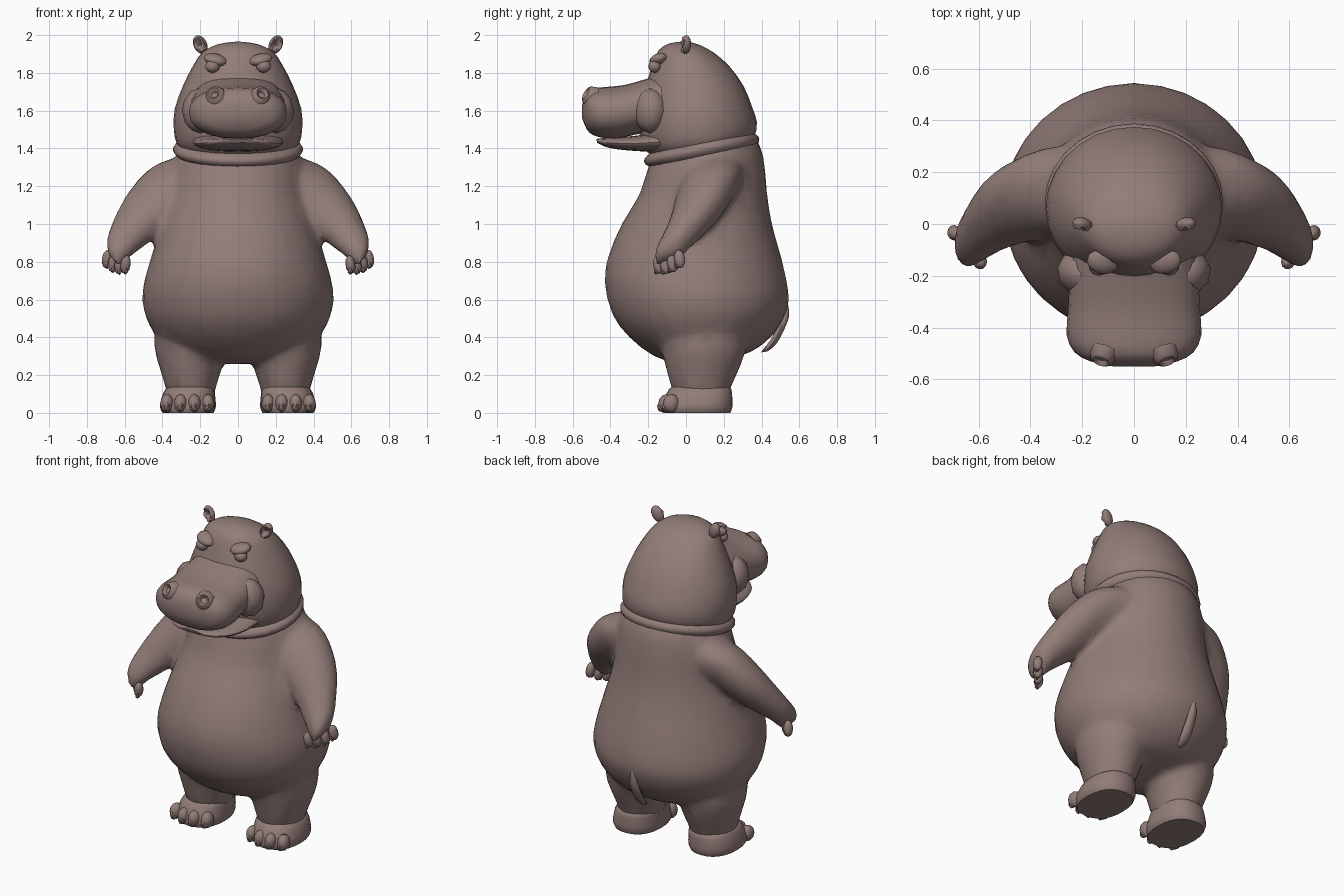
import bpy, bmesh, math
from mathutils import Vector

if "Cube" in bpy.data.objects:
    bpy.data.objects.remove(bpy.data.objects["Cube"], do_unlink=True)

skin = bpy.data.materials.new("grey_brown_skin")
skin.use_nodes = True
SKIN = (0.29, 0.205, 0.19, 1)
skin.diffuse_color = SKIN
skin.node_tree.nodes["Principled BSDF"].inputs["Base Color"].default_value = SKIN


def finish(name, bm, angle=40):
    bmesh.ops.recalc_face_normals(bm, faces=bm.faces)
    me = bpy.data.meshes.new(name)
    bm.to_mesh(me)
    bm.free()
    me.materials.append(skin)
    ob = bpy.data.objects.new(name, me)
    bpy.context.collection.objects.link(ob)
    smooth(ob, angle)
    return ob


def smooth(ob, angle):
    bpy.ops.object.select_all(action='DESELECT')
    ob.select_set(True)
    bpy.context.view_layer.objects.active = ob
    bpy.ops.object.shade_smooth_by_angle(angle=math.radians(angle))


def spline(a, b, c, d, t):
    return [0.5 * (2*q + (r-p)*t + (2*p - 5*q + 4*r - s)*t*t + (3*q - p - 3*r + s)*t**3)
            for p, q, r, s in zip(a, b, c, d)]


def loft(name, rows, u=(1, 0, 0), side=1, seg=24, steps=2, power=1.0, angle=40):
    """Skin over rings; row = centre x, first edge y z, opposite edge y z, half width."""
    pts = []
    for i in range(len(rows) - 1):
        nb = [rows[max(0, min(len(rows) - 1, i + k))] for k in (-1, 0, 1, 2)]
        pts += [spline(*nb, k / steps) for k in range(steps)]
    pts.append(rows[-1])
    bm = bmesh.new()
    rings = []
    u = Vector(u).normalized()
    for x, y0, z0, y1, z1, w in pts:
        p, q = Vector((x, y0, z0)), Vector((x, y1, z1))
        ring = []
        for k in range(seg):
            a = math.tau * k / seg
            c, s = math.cos(a), math.sin(a)
            c = math.copysign(abs(c) ** power, c)
            s = math.copysign(abs(s) ** power, s)
            co = (p + q) / 2 + u * w * c + (q - p) / 2 * s
            co.x *= side
            ring.append(bm.verts.new(co))
        rings.append(ring)
    for r0, r1 in zip(rings, rings[1:]):
        for k in range(seg):
            j = (k + 1) % seg
            bm.faces.new((r0[k], r0[j], r1[j], r1[k]))
    bm.faces.new(rings[0])
    bm.faces.new(rings[-1])
    return finish(name, bm, angle)


def blob(name, loc, size, rot=(0, 0, 0), side=1, detail=2):
    bm = bmesh.new()
    bmesh.ops.create_icosphere(bm, subdivisions=detail, radius=1)
    ob = finish(name, bm)
    ob.location = (loc[0] * side, loc[1], loc[2])
    ob.scale = size
    ob.rotation_euler = (rot[0], rot[1] * side, rot[2] * side)
    return ob


# Torso, arms and legs, fused into one soft body
parts = [loft("body", [
    (0, -.03, .255, .22, .29, .12), (0, -.17, .30, .34, .32, .30),
    (0, -.30, .40, .46, .41, .43), (0, -.39, .52, .53, .53, .495),
    (0, -.43, .68, .545, .63, .505), (0, -.415, .82, .51, .80, .465),
    (0, -.34, 1.0, .455, 1.0, .405), (0, -.25, 1.15, .43, 1.16, .36),
    (0, -.20, 1.3, .41, 1.36, .335), (0, -.16, 1.4, .37, 1.46, .29)], seg=32)]
for s in (1, -1):
    parts.append(loft("arm", [
        (.20, -.02, 1.28, .30, 1.32, .10), (.31, -.05, 1.15, .30, 1.24, .17),
        (.42, -.07, 1.07, .26, 1.18, .15), (.52, -.10, .98, .20, 1.08, .125),
        (.59, -.14, .90, .11, .98, .10), (.64, -.17, .84, .03, .90, .075),
        (.65, -.16, .79, -.02, .83, .055)], u=(.74, 0, .67), side=s))
    parts.append(loft("leg", [
        (.24, -.10, .50, .30, .50, .19), (.255, -.13, .36, .32, .36, .19),
        (.25, -.11, .25, .29, .25, .17), (.25, -.08, .14, .24, .14, .135),
        (.25, -.06, .07, .22, .07, .12)], side=s))
bpy.ops.object.select_all(action='DESELECT')
for p in parts:
    p.select_set(True)
body = parts[0]
bpy.context.view_layer.objects.active = body
bpy.ops.object.join()
rm = body.modifiers.new("fuse", 'REMESH')
rm.mode, rm.voxel_size = 'VOXEL', 0.022
sm = body.modifiers.new("soften", 'SMOOTH')
sm.factor, sm.iterations = 0.5, 5
dec = body.modifiers.new("facets", 'DECIMATE')
dec.ratio = 0.15
for m in ("fuse", "soften", "facets"):
    bpy.ops.object.modifier_apply(modifier=m)
smooth(body, 40)

# Neck fold, skull, muzzle and jaw
loft("neck_fold", [
    (0, -.17, 1.295, .36, 1.40, .30), (0, -.215, 1.315, .385, 1.43, .335),
    (0, -.22, 1.345, .385, 1.46, .345), (0, -.19, 1.375, .36, 1.48, .325)], seg=28)
loft("head", [
    (0, -.15, 1.35, .33, 1.42, .28), (0, -.21, 1.385, .365, 1.47, .325),
    (0, -.245, 1.47, .375, 1.54, .34), (0, -.24, 1.60, .35, 1.62, .335),
    (0, -.21, 1.74, .305, 1.73, .29), (0, -.175, 1.85, .23, 1.835, .235),
    (0, -.145, 1.92, .15, 1.905, .185), (0, -.09, 1.955, .08, 1.945, .11),
    (0, -.03, 1.965, .02, 1.963, .03)], seg=28)
loft("muzzle", [
    (0, -.10, 1.80, -.10, 1.48, .24), (0, -.22, 1.765, -.24, 1.48, .25),
    (0, -.33, 1.735, -.34, 1.455, .255), (0, -.43, 1.725, -.43, 1.455, .26),
    (0, -.50, 1.715, -.49, 1.47, .23), (0, -.535, 1.68, -.525, 1.50, .17),
    (0, -.55, 1.63, -.55, 1.56, .08)], power=.88)
loft("jaw", [
    (0, -.08, 1.50, -.08, 1.38, .24), (0, -.24, 1.47, -.24, 1.385, .235),
    (0, -.36, 1.46, -.36, 1.395, .205), (0, -.44, 1.455, -.43, 1.41, .15),
    (0, -.475, 1.45, -.47, 1.43, .07)], power=.9)

# Tail: a short flap hanging against the rump
loft("tail", [
    (0, .515, .58, .54, .58, .01), (0, .50, .50, .545, .50, .025),
    (0, .455, .40, .495, .39, .033), (0, .41, .34, .465, .35, .03),
    (0, .395, .32, .43, .325, .012)], seg=10)


def ear(name, s):
    bm = bmesh.new()
    bmesh.ops.create_uvsphere(bm, u_segments=14, v_segments=8, radius=1)
    # press the front into a cup
    for v in bm.verts:
        if v.co.y < 0:
            r = math.hypot(v.co.x, v.co.z)
            v.co.y = -1 + 1.5 * max(0, 1 - r / .8) if r < .8 else v.co.y
    ob = finish(name, bm)
    ob.scale = (.036, .026, .052)
    ob.location = (.2 * s, 0, 1.95)
    ob.rotation_euler = (0, .45 * s, .2 * s)


def nostril(name, s):
    bm = bmesh.new()
    # raised rim turning into a sunken hole
    prof = ((.058, .03), (.045, -.005), (.032, -.014), (.02, -.004), (.014, .02))
    rings = [[bm.verts.new((r * math.cos(math.tau * k / 14), h,
                            1.05 * r * math.sin(math.tau * k / 14)))
              for k in range(14)] for r, h in prof]
    for a, b in zip(rings, rings[1:]):
        for k in range(14):
            bm.faces.new((a[k], a[k - 1], b[k - 1], b[k]))
    bm.faces.new(rings[0])
    bm.faces.new(rings[-1])
    ob = finish(name, bm)
    ob.location = (.125 * s, -.52, 1.685)
    ob.rotation_euler = (-.5, 0, .35 * s)


# Paired details
for s, tag in ((1, "left_"), (-1, "right_")):
    ear(tag + "ear", s)
    nostril(tag + "nostril", s)
    blob(tag + "eye", (.135, -.165, 1.835), (.04, .035, .035), side=s)
    blob(tag + "brow", (.12, -.145, 1.87), (.065, .05, .032), (.2, -.25, .25), s)
    blob(tag + "cheek", (.2, -.19, 1.6), (.1, .09, .12), (0, 0, .5), s)
    loft(tag + "foot", [
        (.265, -.12, 0, .235, 0, .135), (.265, -.13, .03, .245, .03, .148),
        (.262, -.115, .08, .245, .08, .142), (.255, -.09, .125, .24, .125, .13),
        (.25, -.07, .14, .22, .14, .11)], side=s, power=.85)
    for i in range(4):
        # toes with nails across the foot, fingers along the hand edge
        x = .16 + .072 * i
        y = -.105 + .012 * abs(i - 1.5) ** 2
        blob(tag + "toe", (x, y, .05), (.036, .045, .05), (0, 0, .1 * (i - 1)), s, 2)
        blob(tag + "toe_nail", (x, y - .03, .03), (.022, .022, .03), (.3, 0, 0), s, 1)
        f = (.595 + .033 * i, -.145 + .037 * i, .785 - .008 * i + .006 * i * i)
        blob(tag + "finger", f, (.027, .03, .05), (.15, -.15, 0), s, 2)
        blob(tag + "finger_nail", (f[0], f[1] - .012, f[2] - .032),
             (.016, .016, .022), (0, 0, 0), s, 1)
